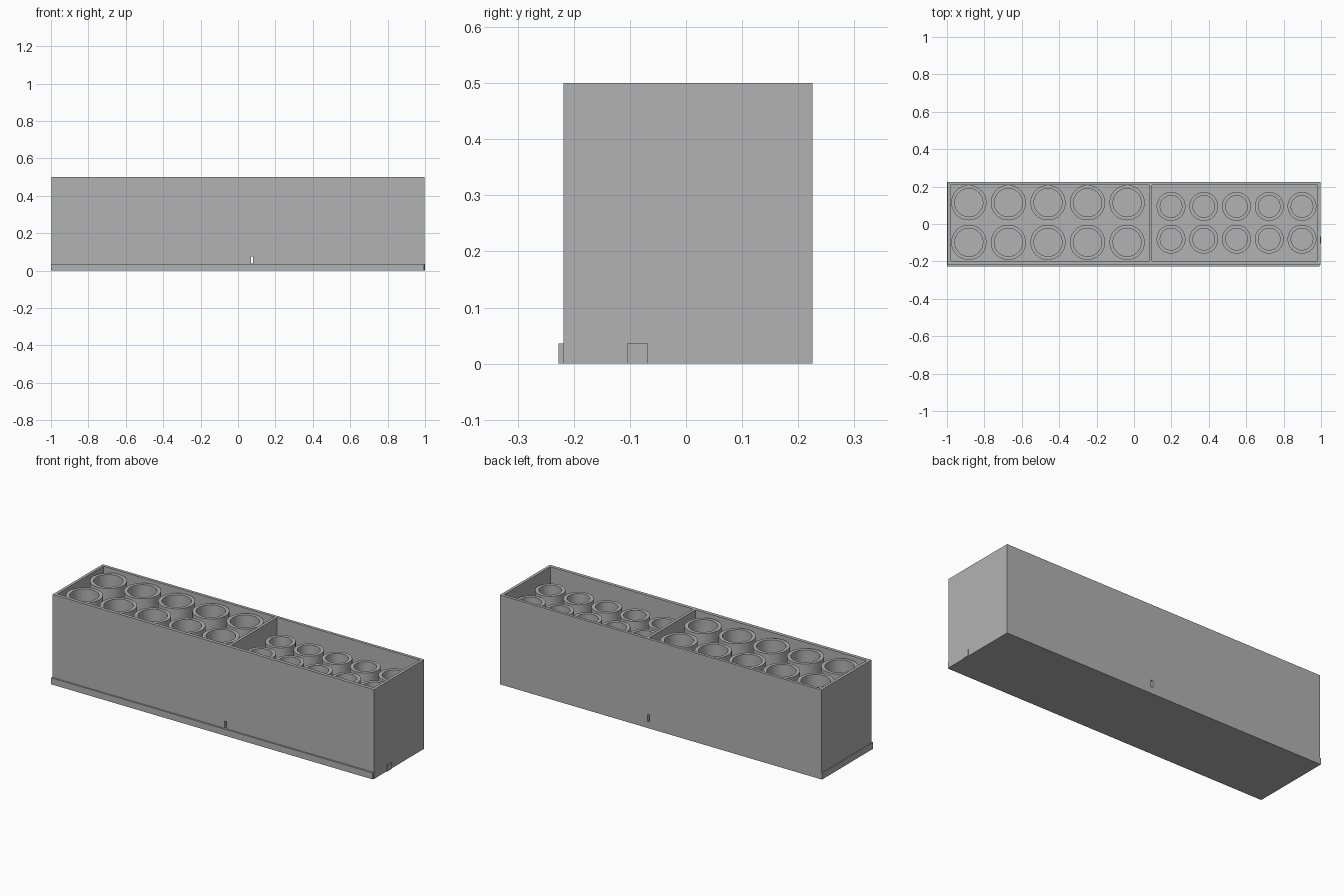
import bpy
import bmesh
from math import tau
from mathutils import Vector

old = bpy.data.objects.get("Cube")
if old:
    bpy.data.objects.remove(old, do_unlink=True)

GREY = (0.448, 0.448, 0.448, 1)
mat = bpy.data.materials.new("plain grey")
mat.use_nodes = True
mat.diffuse_color = GREY
mat.node_tree.nodes["Principled BSDF"].inputs["Base Color"].default_value = GREY

FLOOR = 0.02


def add_object(name, bm):
    bmesh.ops.recalc_face_normals(bm, faces=bm.faces)
    mesh = bpy.data.meshes.new(name)
    bm.to_mesh(mesh)
    bm.free()
    mesh.materials.append(mat)
    obj = bpy.data.objects.new(name, mesh)
    bpy.context.collection.objects.link(obj)
    return obj


def box(name, low, high):
    low, high = Vector(low), Vector(high)
    bm = bmesh.new()
    bmesh.ops.create_cube(bm, size=1)
    bmesh.ops.scale(bm, vec=high - low, verts=bm.verts)
    bmesh.ops.translate(bm, vec=(low + high) / 2, verts=bm.verts)
    return add_object(name, bm)


def cut(target, cutters):
    """Subtract the cutters, bake the result and remove them."""
    for cutter in cutters:
        cutter.hide_render = True
        mod = target.modifiers.new("cut", 'BOOLEAN')
        mod.operation = 'DIFFERENCE'
        mod.solver = 'EXACT'
        mod.object = cutter
    graph = bpy.context.evaluated_depsgraph_get()
    baked = bpy.data.meshes.new_from_object(target.evaluated_get(graph))
    target.modifiers.clear()
    target.data = baked
    for cutter in cutters:
        bpy.data.objects.remove(cutter, do_unlink=True)


def tube(name, x, y, outer, inner, top):
    """Upright open tube made by spinning its wall section."""
    bm = bmesh.new()
    section = [(outer, FLOOR), (outer, top), (inner, top), (inner, FLOOR)]
    verts = [bm.verts.new((r, 0, z)) for r, z in section]
    edges = [bm.edges.new(pair) for pair in zip(verts, verts[1:])]
    bmesh.ops.spin(bm, geom=verts + edges, cent=(0, 0, 0), axis=(0, 0, 1),
                   angle=tau, steps=64)
    bmesh.ops.remove_doubles(bm, verts=bm.verts, dist=0.0001)
    bmesh.ops.translate(bm, vec=(x, y, 0), verts=bm.verts)
    obj = add_object(name, bm)
    bpy.ops.object.select_all(action='DESELECT')
    obj.select_set(True)
    bpy.context.view_layer.objects.active = obj
    bpy.ops.object.shade_smooth_by_angle(angle=0.6)


# Tray with two compartments and a narrow slot through both long walls
tray = box("tray", (-0.996, -0.218, 0), (0.996, 0.225, 0.5))
cut(tray, [
    box("large_compartment", (-0.98, -0.199, FLOOR), (0.08, 0.209, 0.6)),
    box("small_compartment", (0.096, -0.199, FLOOR), (0.98, 0.209, 0.6)),
    box("slot", (0.069, -0.3, 0.037), (0.0799, 0.3, 0.076)),
])

# Low ledges around the foot and a small end tab
box("front_ledge", (-1, -0.227, 0), (0.992, -0.218, 0.036))
box("end_ledge", (-1, -0.218, 0), (-0.996, 0.225, 0.036))
box("end_tab", (0.996, -0.105, 0), (1, -0.068, 0.036))

# Two rows of five tubes in each compartment
for col in range(5):
    for row in range(2):
        tube("large_tube", -0.883 + 0.2115 * col, -0.098 + 0.212 * row,
             0.094, 0.075, 0.48)
        tube("small_tube", 0.198 + 0.175 * col, -0.081 + 0.175 * row,
             0.077, 0.058, 0.437)
